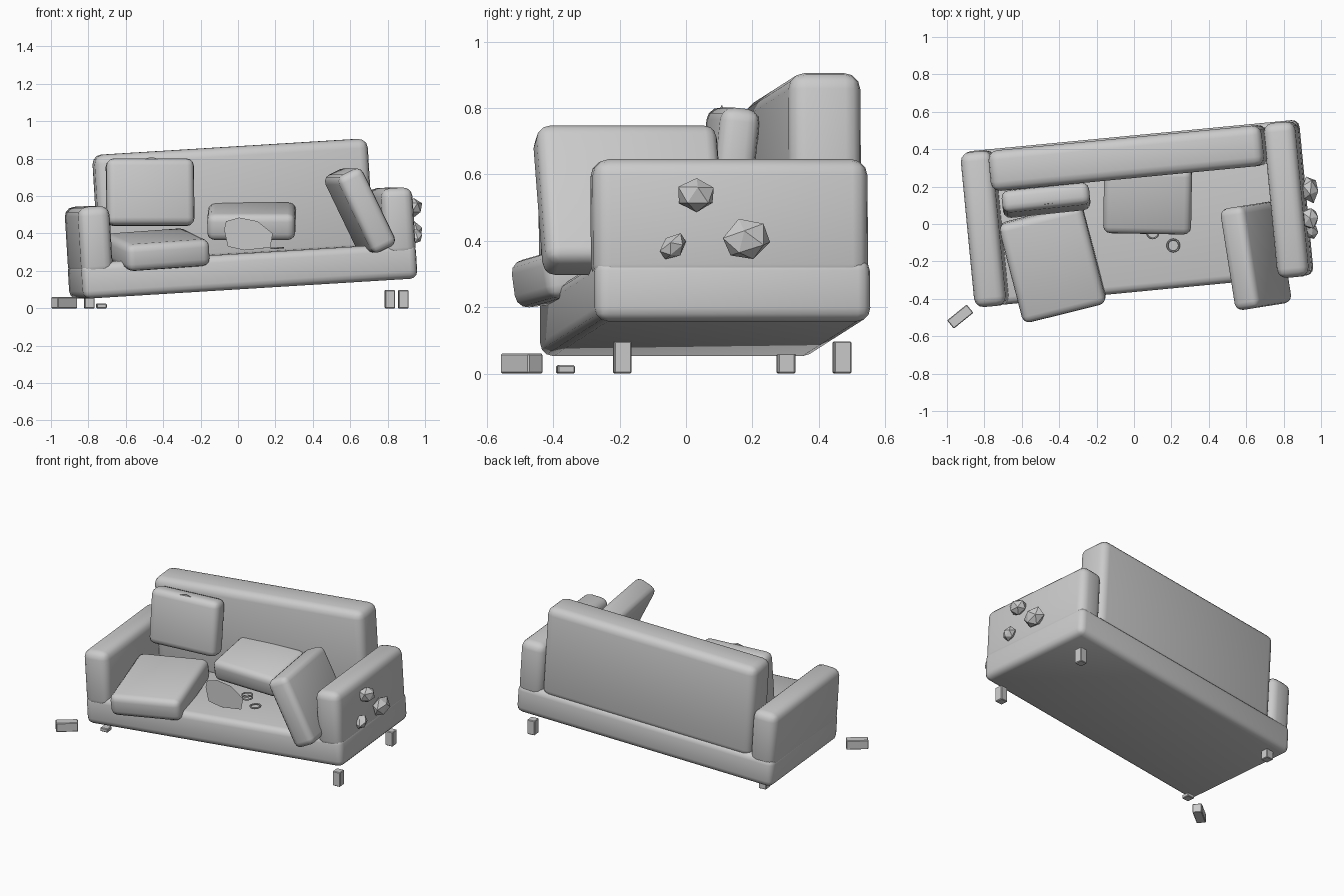
import bpy, bmesh, random
from math import radians
from mathutils import Matrix, Vector, Euler

if "Cube" in bpy.data.objects:
    bpy.data.objects.remove(bpy.data.objects["Cube"])

random.seed(4)
# tilted sofa frame: x along the length, z up from the underside of the base
SOFA = (Matrix.Translation((0.03, 0.058, 0.105))
        @ Matrix.Rotation(radians(5.5), 4, 'Z') @ Matrix.Rotation(radians(-3.5), 4, 'Y'))


def finish(name, bm, matrix, smooth=True):
    me = bpy.data.meshes.new(name)
    bm.to_mesh(me)
    bm.free()
    ob = bpy.data.objects.new(name, me)
    bpy.context.collection.objects.link(ob)
    ob.matrix_world = matrix
    if smooth:
        for p in me.polygons:
            p.use_smooth = True
    return ob


def box(name, size, matrix, bevel, segments=3, smooth=True):
    bm = bmesh.new()
    bmesh.ops.create_cube(bm, size=1)
    bmesh.ops.scale(bm, vec=size, verts=bm.verts)
    bmesh.ops.bevel(bm, geom=bm.edges[:], offset=bevel, segments=segments,
                    profile=0.5, affect='EDGES')
    return finish(name, bm, matrix, smooth)


def place(loc, rot=(0, 0, 0)):
    return Matrix.Translation(loc) @ Euler([radians(a) for a in rot]).to_matrix().to_4x4()


def sofa_box(name, lo, hi, bevel):
    lo, hi = Vector(lo), Vector(hi)
    return box(name, hi - lo, SOFA @ Matrix.Translation((lo + hi) / 2), bevel)


def sheet(name, points, matrix):
    bm = bmesh.new()
    bm.faces.new([bm.verts.new((x, 0, z)) for x, z in points])
    return finish(name, bm, matrix, False)


# frame of the sofa
sofa_box("base", (-0.9, -0.417, 0), (0.9, 0.417, 0.19), 0.04)
sofa_box("backrest", (-0.735, 0.19, 0.15), (0.735, 0.408, 0.76), 0.05)
sofa_box("left_arm", (-0.9, -0.42, 0.12), (-0.73, 0.412, 0.49), 0.05)
sofa_box("right_arm", (0.73, -0.42, 0.12), (0.9, 0.412, 0.49), 0.05)

# displaced cushions
SEAT, BACK = (0.46, 0.55, 0.145), (0.47, 0.36, 0.145)
box("left_seat_cushion", SEAT, place((-0.435, -0.21, 0.313), (7, -4, 14)), 0.04)
box("right_seat_cushion", SEAT, place((0.652, -0.17, 0.522), (0, 64, 9)), 0.04)
box("fallen_back_cushion", BACK, place((0.073, 0.13, 0.465), (12, 0, -1)), 0.04)
box("left_back_cushion", (0.47, 0.12, 0.36), place((-0.47, 0.127, 0.62), (-6, 0, 6)), 0.04)

# torn fabric flaps
sheet("seat_flap", [(-0.13, 0.025), (-0.12, 0.07), (-0.05, 0.09), (0.05, 0.07),
                    (0.132, 0.005), (0.118, -0.07), (-0.02, -0.085), (-0.11, -0.065)],
      place((0.055, -0.225, 0.395), (0, 0, 6)))
sheet("cushion_flap", [(-0.11, -0.02), (-0.09, 0.095), (0, 0.12), (0.11, 0.085),
                       (0.11, -0.03), (0.0, -0.07)],
      place((-0.46, 0.1, 0.69), (-4, 0, 8)))

# bare spring coils on the seat
for i, loc in enumerate([(0.21, -0.115, 0.322), (0.1, -0.045, 0.322), (0.1, -0.045, 0.342)]):
    bpy.ops.mesh.primitive_torus_add(major_radius=0.032, minor_radius=0.005,
                                     major_segments=16, minor_segments=6,
                                     location=loc, rotation=(0, radians(-3.5), 0))
    bpy.context.object.name = f"spring_coil_{i + 1}"

# stuffing lumps bursting out of the right arm
for i, (loc, rad) in enumerate([((0.94, 0.032, 0.537), (0.052, 0.065, 0.056)),
                                ((0.94, 0.182, 0.402), (0.05, 0.077, 0.067)),
                                ((0.948, -0.04, 0.383), (0.042, 0.05, 0.035))]):
    bm = bmesh.new()
    bmesh.ops.create_icosphere(bm, subdivisions=1, radius=1)
    for v in bm.verts:
        v.co = Vector([c * r for c, r in zip(v.co, rad)]) * random.uniform(0.88, 1.04)
    finish(f"stuffing_{i + 1}", bm, place(loc, (20 * i, 0, 5)), False)

# legs: two whole, two broken stubs, one snapped off on the floor
for name, x, y, h in [("right_front_leg", 0.883, -0.192, 0.097),
                      ("right_back_leg", 0.812, 0.47, 0.097),
                      ("left_back_leg", -0.795, 0.301, 0.065),
                      ("left_front_stub", -0.73, -0.363, 0.025)]:
    box(name, (0.053, 0.053, h), place((x, y, h / 2), (0, 0, 5.5)), 0.004, 1, False)
box("snapped_leg", (0.135, 0.057, 0.06), place((-0.929, -0.495, 0.03), (0, 0, 39)),
    0.004, 1, False)
